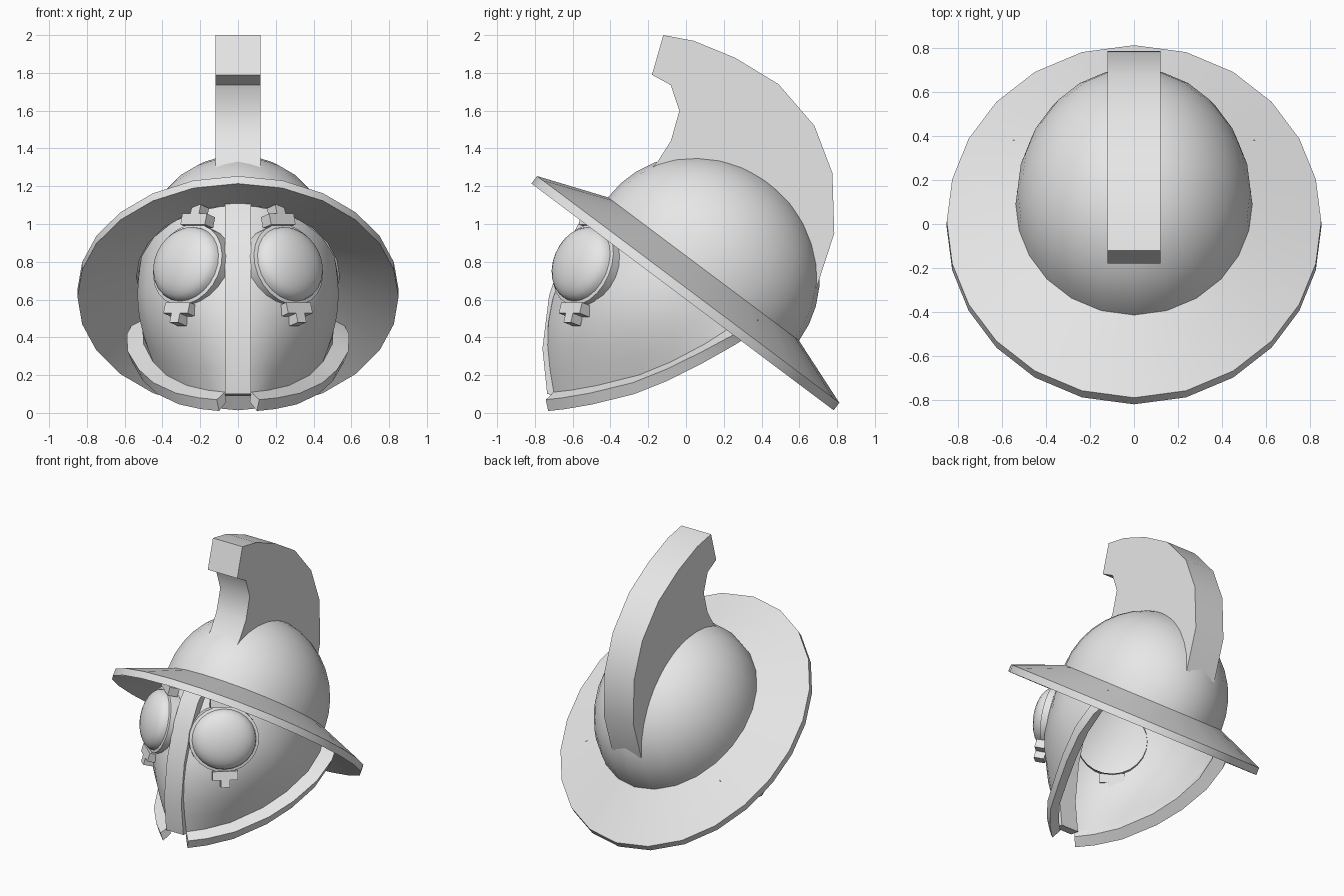
import bpy, bmesh, math
from mathutils import Matrix, Vector

if "Cube" in bpy.data.objects:
    bpy.data.objects.remove(bpy.data.objects["Cube"])

steel = bpy.data.materials.new("plain_steel_grey")
steel.use_nodes = True
steel.diffuse_color = (0.8, 0.8, 0.8, 1)
steel.node_tree.nodes["Principled BSDF"].inputs["Base Color"].default_value = (0.8, 0.8, 0.8, 1)


def finish(name, bm, mirror=False, angle=32):
    bmesh.ops.remove_doubles(bm, verts=bm.verts, dist=0.0005)
    bmesh.ops.recalc_face_normals(bm, faces=bm.faces)
    mesh = bpy.data.meshes.new(name)
    bm.to_mesh(mesh)
    bm.free()
    mesh.materials.append(steel)
    obj = bpy.data.objects.new(name, mesh)
    bpy.context.collection.objects.link(obj)
    bpy.ops.object.select_all(action='DESELECT')
    obj.select_set(True)
    bpy.context.view_layer.objects.active = obj
    bpy.ops.object.shade_smooth_by_angle(angle=math.radians(angle))
    if mirror:
        obj.modifiers.new("mirror", 'MIRROR')
    return obj


def sheet(rows, wrap=False, caps=False):
    """Skin a list of point rows; wrap closes every row into a loop."""
    bm = bmesh.new()
    grid = [[bm.verts.new(p) for p in row] for row in rows]
    n = len(rows[0])
    for a, b in zip(grid, grid[1:]):
        for i in range(n if wrap else n - 1):
            j = (i + 1) % n
            bm.faces.new((a[i], a[j], b[j], b[i]))
    if caps:
        bm.faces.new(grid[0])
        bm.faces.new(grid[-1])
    return bm


def tilt(x, u, w):
    """Brim frame (u towards the low back, w along the brim axis) to world."""
    return Vector((x, 0.8 * u + 0.6 * w, -0.6 * u + 0.8 * w))


def ring_point(t, r, w):
    """Point on the oval brim ring; t = 0 is the front."""
    return tilt(0.85 * r * math.sin(t), -0.383 - r * math.cos(t), w)


def ring(r, w, n=24):
    pts = []
    for i in range(n):
        t = math.tau * i / n
        pts.append(ring_point(t + 0.04 * math.sin(2 * t), r, w))
    return pts


# Brim: shallow cone with a thin outer edge
brim = [(0.632, 0.615), (1, 0.48), (1, 0.53), (0.632, 0.665), (0.632, 0.615)]
finish("brim", sheet([ring(r, w) for r, w in brim], wrap=True))

# Skull dome above the brim
dome = [ring(0.632, 0.62)]
for k in range(10):
    a = math.pi / 2 * k / 9
    dome.append(ring(0.632 * math.cos(a), 0.665 + 0.585 * math.sin(a)))
finish("skull_dome", sheet(dome, wrap=True), angle=50)

# Face guard: bulging wall from the brim down to a curved lower edge
edge = [Vector(p) for p in (
    (0.07, -0.70, 0.11), (0.16, -0.61, 0.12), (0.27, -0.47, 0.145),
    (0.38, -0.25, 0.20), (0.45, -0.08, 0.27), (0.50, 0.10, 0.365),
    (0.50, 0.24, 0.455), (0.46, 0.35, 0.53))]
columns = [(0, Vector((0, -0.715, 0.11)))]
columns += [(math.radians(7 + 117 * i / 7), p) for i, p in enumerate(edge)]
wall = []
for t, low in columns:
    top = ring_point(t, 0.625, 0.62)
    out = Vector((math.sin(t), -math.cos(t), 0)) * 0.14 * max(math.cos(t), 0) ** 0.8
    wall.append([low.lerp(top, s / 8) + out * math.sin(math.pi * s / 8) for s in range(9)])
finish("face_guard", sheet(wall), mirror=True, angle=50)

# Flared flange along the lower edge of the face guard
flange = []
for i, p in enumerate(edge):
    d = edge[min(i + 1, 7)] - edge[max(i - 1, 0)]
    n = Vector((d.y, -d.x, 0)).normalized() * (0.06 + 0.005 * i)
    flange.append([p, p + n + Vector((0, 0, -0.04)),
                   p + n * 0.7 + Vector((0, 0, -0.1)), p - n * 0.2 + Vector((0, 0, -0.05))])
finish("jaw_flange", sheet(flange, wrap=True, caps=True), mirror=True)

# Central ridge strip down the face
line = [(-0.735, 0.10), (-0.76, 0.34), (-0.725, 0.62), (-0.65, 0.85), (-0.57, 1.0), (-0.46, 1.12)]
strip = [[(-0.07, y, z), (0.07, y, z), (0.07, y + 0.07, z - 0.01), (-0.07, y + 0.07, z - 0.01)]
         for y, z in line]
finish("face_ridge", sheet(strip, wrap=True, caps=True))

# Eye covers: a rimmed bulging disc with a hinge above and a clasp below
normal = Vector((0.62, -0.72, 0.28)).normalized()
side = Vector((0.76, 0.65, 0)).normalized()
up = normal.cross(side)
frame = Matrix.Translation((0.255, -0.53, 0.78)) @ Matrix((side, up, normal)).transposed().to_4x4()
profile = [(0.235, -0.06), (0.235, 0.02), (0.215, 0.025)]
for k in range(1, 8):
    a = math.pi / 2 * k / 7
    profile.append((0.215 * math.cos(a), 0.025 + 0.1 * math.sin(a)))
cover = [[frame @ Vector((r * math.cos(math.tau * i / 24), 0.95 * r * math.sin(math.tau * i / 24), h))
          for i in range(24)] for r, h in profile]
finish("eye_cover", sheet(cover, wrap=True), mirror=True)

for name, sign in (("eye_hinge", 1), ("eye_clasp", -1)):
    bm = bmesh.new()
    for width, offset in ((0.17, 0.245), (0.06, 0.295)):
        place = Matrix.Translation((0, sign * offset, 0.005)) @ Matrix.Diagonal((width, 0.06, 0.07, 1))
        bmesh.ops.create_cube(bm, size=1, matrix=frame @ place)
    finish(name, bm, mirror=True)

# Crest: thick curved fin with a forward hook
outline = [(-0.12, 2.0), (0.04, 1.97), (0.26, 1.88), (0.49, 1.74), (0.68, 1.52), (0.775, 1.27),
           (0.785, 0.95), (0.69, 0.66), (0.63, 0.78), (0.55, 0.98), (0.4, 1.14), (0.2, 1.26),
           (0, 1.28), (-0.23, 1.245), (-0.15, 1.33), (-0.08, 1.44), (-0.035, 1.6), (-0.08, 1.735),
           (-0.18, 1.79)]
fin = [[(x, y, z) for y, z in outline] for x in (-0.12, 0.12)]
finish("crest", sheet(fin, wrap=True, caps=True), angle=38)
